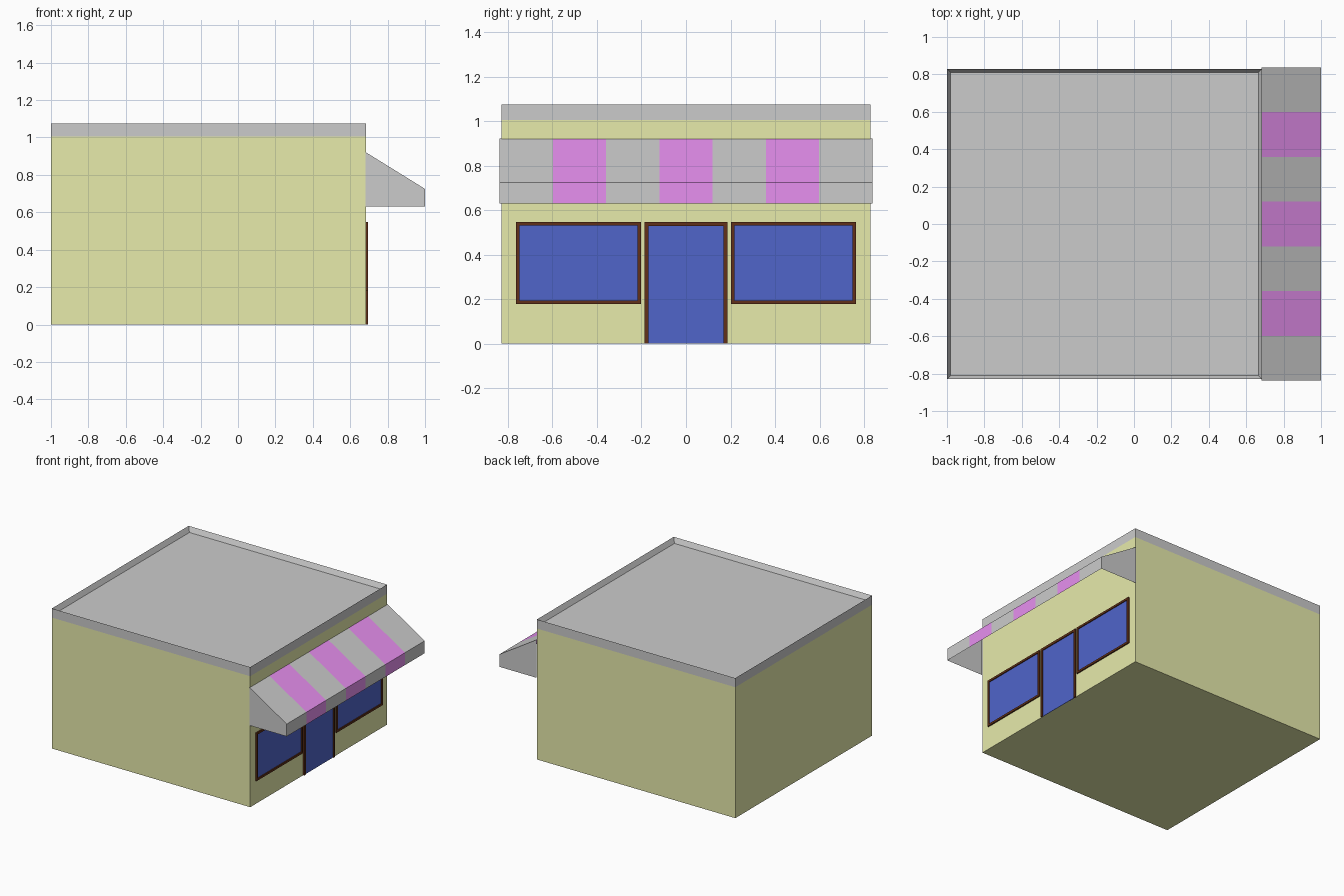
import bpy, bmesh
from mathutils import Vector, Matrix

if "Cube" in bpy.data.objects:
    bpy.data.objects.remove(bpy.data.objects["Cube"])

WALL_X = 0.685


def material(name, rgb):
    m = bpy.data.materials.new(name)
    m.diffuse_color = (*rgb, 1)
    m.use_nodes = True
    m.node_tree.nodes["Principled BSDF"].inputs["Base Color"].default_value = m.diffuse_color
    return m


OLIVE = material("olive", (0.80, 0.83, 0.41))
BLUE = material("blue", (0.08, 0.13, 0.59))
PURPLE = material("purple", (0.80, 0.28, 0.87))
BROWN = material("brown", (0.12, 0.03, 0.009))
GREY = material("grey", (0.8, 0.8, 0.8))


def add_object(name, bm, *mats):
    bmesh.ops.recalc_face_normals(bm, faces=bm.faces)
    mesh = bpy.data.meshes.new(name)
    bm.to_mesh(mesh)
    bm.free()
    for m in mats:
        mesh.materials.append(m)
    ob = bpy.data.objects.new(name, mesh)
    bpy.context.collection.objects.link(ob)
    return ob


def box_bm(lo, hi, bm=None):
    bm = bm or bmesh.new()
    lo, hi = Vector(lo), Vector(hi)
    mat = Matrix.Translation((lo + hi) / 2) @ Matrix.Diagonal((*(hi - lo), 1))
    bmesh.ops.create_cube(bm, size=1, matrix=mat)
    return bm


def faces_facing(bm, z):
    return [f for f in bm.faces if f.normal.z * z > 0.9]


# Walls, open on top where the roof cap sits
bm = box_bm((-1, -0.83, 0), (WALL_X, 0.83, 1.005))
bm.normal_update()
bmesh.ops.delete(bm, geom=faces_facing(bm, 1), context='FACES')
add_object("walls", bm, OLIVE)

# Roof cap with a low parapet around a sunken roof
bm = box_bm((-1, -0.83, 1.005), (WALL_X, 0.83, 1.075))
bm.normal_update()
bmesh.ops.delete(bm, geom=faces_facing(bm, -1), context='FACES')
top = faces_facing(bm, 1)
bmesh.ops.inset_region(bm, faces=top, thickness=0.028)
bmesh.ops.translate(bm, verts=top[0].verts, vec=(0, 0, -0.038))
# keep the outward orientation of this open shell
add_object("roof_parapet", bm)

# Awning: striped slope and valance, plain end panels, open underneath
half, bands = 0.837, 7
profile = [(WALL_X - 0.003, 0.922), (1.0, 0.725), (1.0, 0.63)]
bm = bmesh.new()
rows = []
for i in range(bands + 1):
    y = -half + 2 * half * i / bands
    rows.append([bm.verts.new((x, y, z)) for x, z in profile])
for i, (a, b) in enumerate(zip(rows, rows[1:])):
    for j in range(2):
        f = bm.faces.new((a[j], a[j + 1], b[j + 1], b[j]))
        f.material_index = i % 2
for row in (rows[0], rows[-1]):
    foot = bm.verts.new((WALL_X - 0.003, row[0].co.y, 0.63))
    bm.faces.new((*row, foot))
add_object("awning", bm, GREY, PURPLE)


def framed_pane(name, y0, y1, z0, z1, w, sill=True):
    """Brown frame bars around a flat blue pane on the front wall."""
    x0, x1 = WALL_X - 0.005, 0.695
    bm = bmesh.new()
    box_bm((x0, y0, z0), (x1, y0 + w, z1), bm)
    box_bm((x0, y1 - w, z0), (x1, y1, z1), bm)
    box_bm((x0, y0 + w, z1 - w), (x1, y1 - w, z1), bm)
    if sill:
        box_bm((x0, y0 + w, z0), (x1, y1 - w, z0 + w), bm)
    add_object(name + "_frame", bm, BROWN)
    bottom = z0 + w if sill else z0
    add_object(name + "_glass",
               box_bm((x0, y0 + w, bottom), (WALL_X + 0.003, y1 - w, z1 - w)), BLUE)


# Shop windows either side of the door
framed_pane("left_window", -0.765, -0.203, 0.178, 0.547, 0.016)
framed_pane("right_window", 0.203, 0.765, 0.178, 0.547, 0.016)
framed_pane("door", -0.187, 0.187, 0.0, 0.547, 0.018, sill=False)
